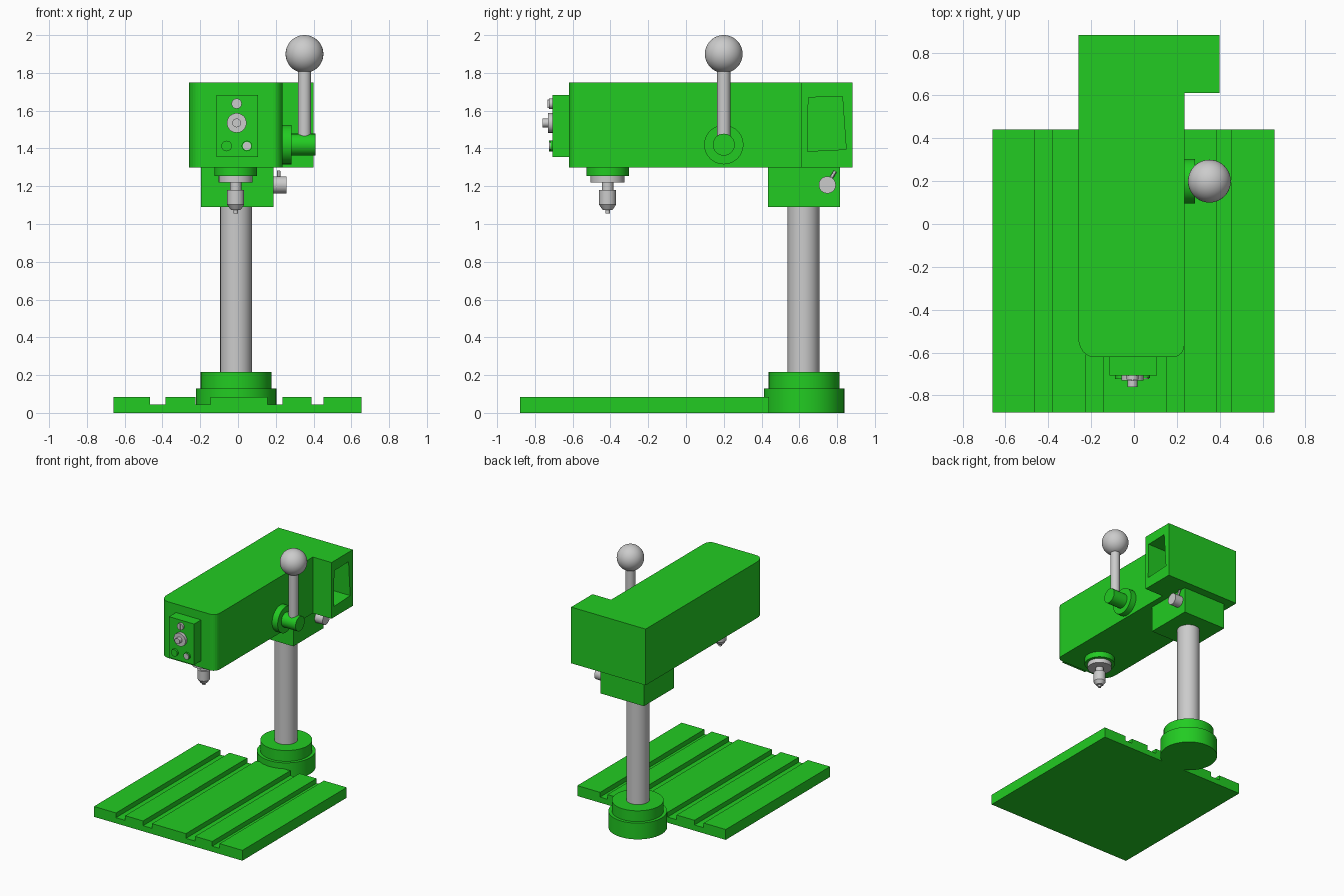
import bpy, bmesh, math
from mathutils import Vector, Matrix

if "Cube" in bpy.data.objects:
    bpy.data.objects.remove(bpy.data.objects["Cube"])


def material(name, rgb):
    m = bpy.data.materials.new(name)
    m.diffuse_color = (*rgb, 1)
    m.use_nodes = True
    m.node_tree.nodes["Principled BSDF"].inputs["Base Color"].default_value = m.diffuse_color
    return m


GREEN = material("machine green", (0.016, 0.6, 0.016))
STEEL = material("steel grey", (0.6, 0.6, 0.6))


def finish(name, bm, mat, smooth=False):
    bmesh.ops.recalc_face_normals(bm, faces=bm.faces)
    me = bpy.data.meshes.new(name)
    bm.to_mesh(me)
    bm.free()
    me.materials.append(mat)
    ob = bpy.data.objects.new(name, me)
    bpy.context.collection.objects.link(ob)
    bpy.context.view_layer.objects.active = ob
    bpy.ops.object.select_all(action='DESELECT')
    ob.select_set(True)
    if smooth:
        bpy.ops.object.shade_smooth_by_angle(angle=math.radians(30))
    return ob


def prism(name, pts, axis, lo, hi, mat):
    """Extrude a 2D outline along x, y or z."""
    def place(a, b, c):
        return {'x': (c, a, b), 'y': (a, c, b), 'z': (a, b, c)}[axis]
    bm = bmesh.new()
    f = bm.faces.new([bm.verts.new(place(a, b, lo)) for a, b in pts])
    ext = bmesh.ops.extrude_face_region(bm, geom=[f])
    verts = [g for g in ext['geom'] if isinstance(g, bmesh.types.BMVert)]
    bmesh.ops.translate(bm, verts=verts, vec=place(0, 0, hi - lo))
    return finish(name, bm, mat)


def box(name, x, y, z, mat):
    return prism(name, [(x[0], y[0]), (x[1], y[0]), (x[1], y[1]), (x[0], y[1])],
                 'z', z[0], z[1], mat)


def lathe(name, origin, direction, profile, mat, segs=40):
    """Turned part: profile is (radius, distance along direction)."""
    rot = Vector(direction).to_track_quat('Z', 'Y').to_matrix().to_4x4()
    bm = bmesh.new()
    rings = [[bm.verts.new((r * math.cos(2 * math.pi * i / segs),
                            r * math.sin(2 * math.pi * i / segs), h))
              for i in range(segs)] for r, h in profile]
    for a, b in zip(rings, rings[1:]):
        for i in range(segs):
            j = (i + 1) % segs
            bm.faces.new((a[i], a[j], b[j], b[i]))
    bm.faces.new(rings[0])
    bm.faces.new(rings[-1])
    bm.transform(Matrix.Translation(origin) @ rot)
    return finish(name, bm, mat, True)


# Slotted base plate
outline = [(-0.66, 0), (-0.66, 0.083)]
for a, b in ((-0.465, -0.383), (-0.225, -0.145), (0.155, 0.236), (0.388, 0.453)):
    outline += [(a, 0.083), (a, 0.045), (b, 0.045), (b, 0.083)]
outline += [(0.655, 0.083), (0.655, 0)]
prism("base_plate", outline, 'y', -0.88, 0.44, GREEN)

# Column and its foot collar
lathe("foot_collar", (-0.01, 0.625, 0), (0, 0, 1),
      [(0.213, 0), (0.213, 0.13), (0.188, 0.13), (0.188, 0.217)], GREEN)
lathe("column", (-0.01, 0.622, 0.2), (0, 0, 1), [(0.084, 0), (0.084, 0.95)], STEEL)

# Clamp block under the head, with its screw and small handle
box("clamp_block", (-0.197, 0.187), (0.433, 0.815), (1.09, 1.31), GREEN)
lathe("clamp_screw", (0.18, 0.748, 1.207), (1, 0, 0), [(0.045, 0), (0.045, 0.077)], STEEL)
lathe("clamp_handle", (0.215, 0.755, 1.22), (0, 0.045, 0.075), [(0.009, 0), (0.009, 0.07)], STEEL, 12)


# Head: long body with rounded front corners and a side extension at the back
def corner(cx, cy, rx, ry, start):
    return [(cx + rx * math.cos(math.radians(start + 15 * i)),
             cy + ry * math.sin(math.radians(start + 15 * i))) for i in range(7)]


outline = (corner(-0.19, -0.53, 0.07, 0.09, 180) + corner(0.185, -0.565, 0.05, 0.055, 270)
           + [(0.235, 0.612), (0.4, 0.612), (0.4, 0.882), (-0.26, 0.882)])
head = prism("head", outline, 'z', 1.3, 1.75, GREEN)

# Recess in the side of the extension
cutter = prism("recess_cutter", [(0.642, 1.385), (0.848, 1.395), (0.828, 1.675), (0.648, 1.67)],
               'x', 0.2, 0.5, GREEN)
cutter.hide_render = True
mod = head.modifiers.new("recess", 'BOOLEAN')
mod.operation = 'DIFFERENCE'
mod.solver = 'EXACT'
mod.object = cutter
bpy.context.view_layer.objects.active = head
bpy.ops.object.modifier_apply(modifier=mod.name)
bpy.data.objects.remove(cutter)

# Control panel with dial, indicator and buttons
box("control_panel", (-0.115, 0.107), (-0.708, -0.6), (1.355, 1.683), GREEN)
FRONT = (0, -1, 0)
lathe("speed_dial", (-0.007, -0.7, 1.535), FRONT,
      [(0.052, 0), (0.052, 0.03), (0.023, 0.03), (0.023, 0.06)], STEEL)
lathe("indicator", (-0.007, -0.7, 1.637), FRONT, [(0.027, 0), (0.027, 0.025)], STEEL, 24)
box("indicator_ridge", (-0.012, -0.002), (-0.732, -0.72), (1.615, 1.66), STEEL)
lathe("start_button", (-0.06, -0.7, 1.413), FRONT, [(0.028, 0), (0.028, 0.024)], GREEN, 24)
lathe("stop_button_ring", (0.047, -0.7, 1.413), FRONT, [(0.028, 0), (0.028, 0.018)], GREEN, 24)
lathe("stop_button", (0.047, -0.7, 1.413), FRONT, [(0.022, 0), (0.022, 0.024)], STEEL, 24)

# Spindle and chuck below the head
DOWN = (0, 0, -1)
lathe("spindle_collar", (-0.012, -0.415, 1.31), DOWN, [(0.113, 0), (0.113, 0.055)], GREEN)
lathe("chuck", (-0.012, -0.415, 1.26), DOWN,
      [(0.09, 0), (0.09, 0.04), (0.03, 0.04), (0.03, 0.08), (0.045, 0.08), (0.045, 0.158),
       (0.026, 0.185), (0.012, 0.185), (0.012, 0.204)], STEEL)

# Feed lever on the right side
lathe("lever_hub", (0.22, 0.2, 1.42), (1, 0, 0),
      [(0.104, 0), (0.104, 0.064), (0.058, 0.064), (0.058, 0.19)], GREEN)
lathe("lever_rod", (0.352, 0.2, 1.42), (0, 0, 1), [(0.035, 0), (0.035, 0.42)], STEEL)
bm = bmesh.new()
bmesh.ops.create_uvsphere(bm, u_segments=40, v_segments=24, radius=0.1,
                          matrix=Matrix.Translation((0.352, 0.2, 1.9)))
finish("lever_ball", bm, STEEL, True)
